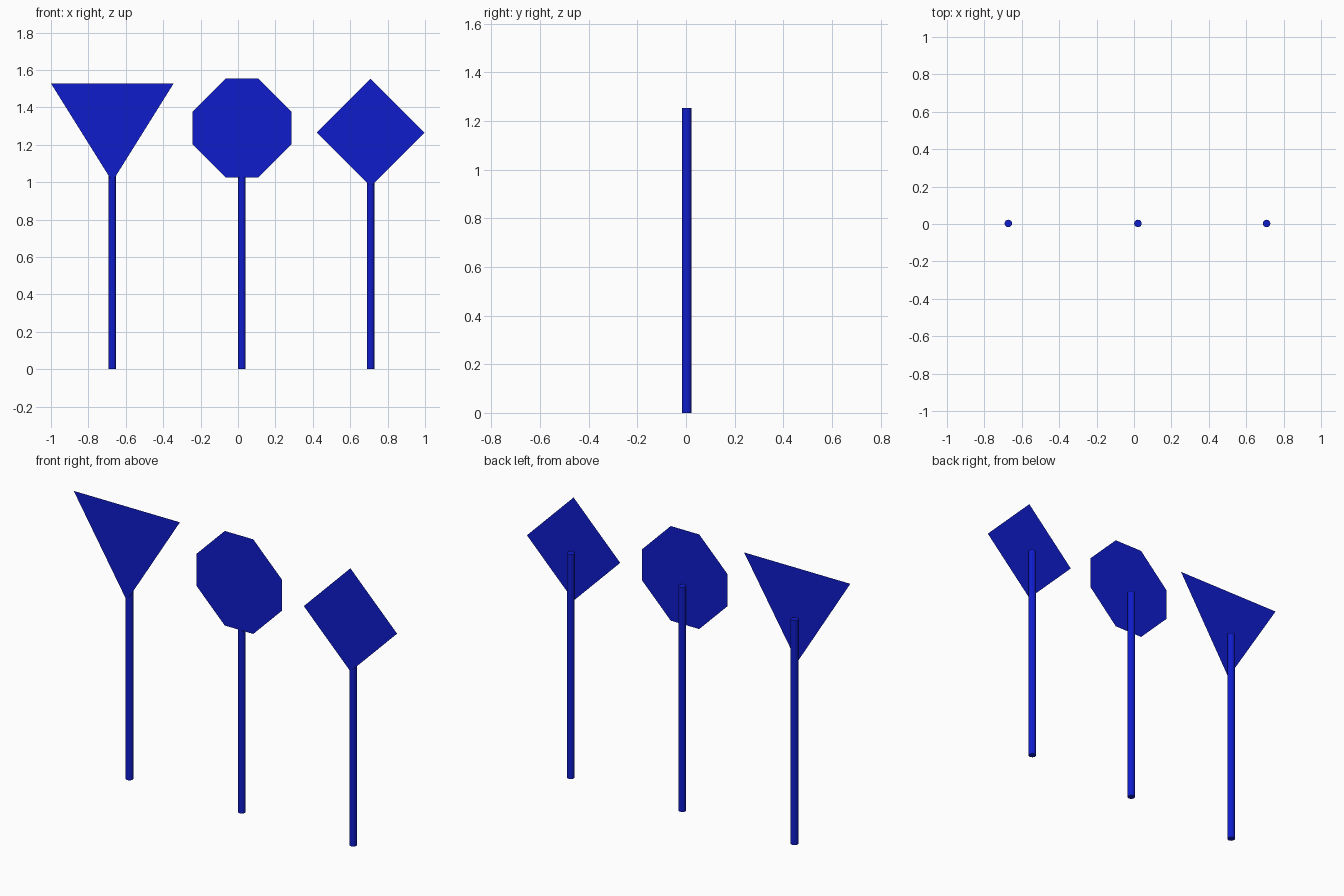
import bpy, bmesh
from math import radians

if "Cube" in bpy.data.objects:
    bpy.data.objects.remove(bpy.data.objects["Cube"])

POLE_R, POLE_H, POLE_Y = 0.02, 1.253, 0.003
SIGN_Y = -0.021

blue = bpy.data.materials.new("sign_blue")
blue.diffuse_color = (0.005, 0.012, 0.6, 1)
blue.use_nodes = True
blue.node_tree.nodes["Principled BSDF"].inputs["Base Color"].default_value = blue.diffuse_color


def pole(name, x):
    bpy.ops.mesh.primitive_cylinder_add(vertices=16, radius=POLE_R, depth=POLE_H,
                                        location=(x, POLE_Y, POLE_H / 2))
    ob = bpy.context.object
    ob.name = name
    ob.data.materials.append(blue)
    bpy.ops.object.shade_smooth_by_angle(angle=radians(40))


def plate(name, x, z, outline):
    # flat sheet in front of the pole, outline counter-clockwise seen from the front
    bm = bmesh.new()
    bm.faces.new([bm.verts.new((px, 0, pz)) for px, pz in outline])
    me = bpy.data.meshes.new(name)
    bm.to_mesh(me)
    bm.free()
    me.materials.append(blue)
    ob = bpy.data.objects.new(name, me)
    ob.location = (x, SIGN_Y, z)
    bpy.context.collection.objects.link(ob)


# sign outlines, relative to each plate's centre
h, c = 0.264, 0.088
d = 0.288
triangle = [(0, -0.525), (0.328, 0), (-0.328, 0)]
octagon = [(-c, -h), (c, -h), (h, -c), (h, c), (c, h), (-c, h), (-h, c), (-h, -c)]
diamond = [(0, -d), (d, 0), (0, d), (-d, 0)]

# three signs, each a plate on a round pole
for shape, x, z, outline in (("triangle", -0.672, 1.528, triangle),
                             ("octagon", 0.021, 1.29, octagon),
                             ("diamond", 0.709, 1.265, diamond)):
    pole(shape + "_pole", x)
    plate(shape + "_sign", x, z, outline)
